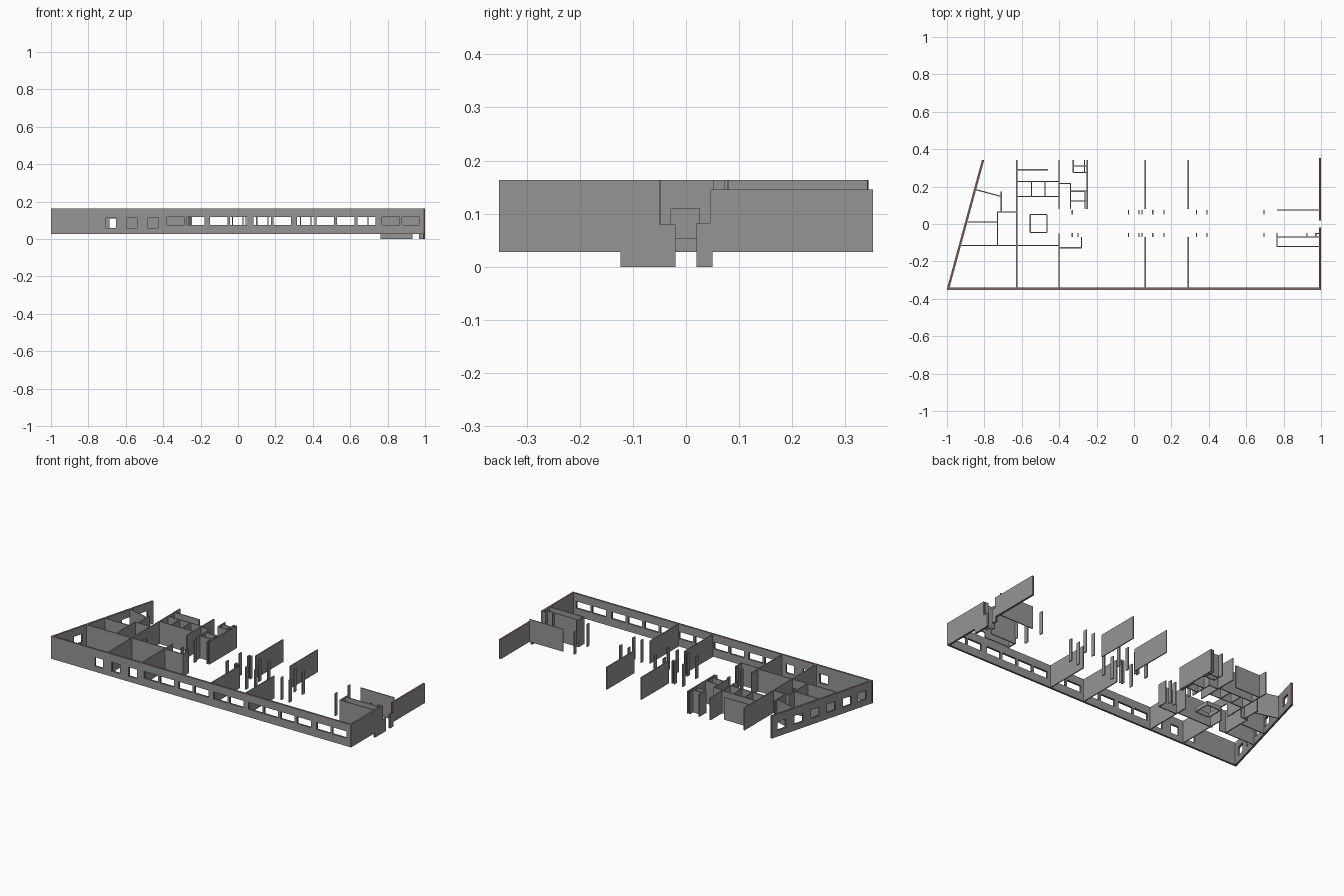
import bpy, bmesh
from mathutils import Vector

if "Cube" in bpy.data.objects:
    bpy.data.objects.remove(bpy.data.objects["Cube"])

Z0, Z1 = 0.028, 0.163          # storey bottom and top
T = 0.006                      # partition thickness


def material(name, rgb):
    m = bpy.data.materials.new(name)
    m.diffuse_color = (*rgb, 1)
    m.use_nodes = True
    m.node_tree.nodes["Principled BSDF"].inputs["Base Color"].default_value = m.diffuse_color
    return m


red = material("wall_core_red", (0.2, 0.04, 0.035))
grey = material("wall_dark_grey", (0.3, 0.3, 0.3))


def wall(name, p, q, holes=(), z0=Z0, z1=Z1, t=T, off=0.0, mat=grey):
    """Upright wall from p to q; holes are (u0, u1, z0, z1) cut from its elevation."""
    p, q = Vector((*p, 0)), Vector((*q, 0))
    L = (q - p).length
    d = (q - p) / L
    n = Vector((-d.y, d.x, 0))
    us = sorted({0, L, *[min(max(h[i], 0), L) for h in holes for i in (0, 1)]})
    zs = sorted({z0, z1, *[min(max(h[i], z0), z1) for h in holes for i in (2, 3)]})
    bm = bmesh.new()
    grid = {}

    def v(i, j):
        if (i, j) not in grid:
            grid[i, j] = bm.verts.new(p + d * us[i] + n * (off - t / 2) + Vector((0, 0, zs[j])))
        return grid[i, j]

    for i in range(len(us) - 1):
        for j in range(len(zs) - 1):
            u, z = (us[i] + us[i + 1]) / 2, (zs[j] + zs[j + 1]) / 2
            if not any(a < u < b and c < z < e for a, b, c, e in holes):
                bm.faces.new((v(i, j), v(i + 1, j), v(i + 1, j + 1), v(i, j + 1)))
    ext = bmesh.ops.extrude_face_region(bm, geom=bm.faces[:], use_keep_orig=True)
    moved = [g for g in ext["geom"] if isinstance(g, bmesh.types.BMVert)]
    bmesh.ops.translate(bm, verts=moved, vec=n * t)
    bmesh.ops.recalc_face_normals(bm, faces=bm.faces[:])
    me = bpy.data.meshes.new(name)
    bm.to_mesh(me)
    bm.free()
    me.materials.append(mat)
    ob = bpy.data.objects.new(name, me)
    bpy.context.collection.objects.link(ob)


def outer_wall(name, p, q, holes, z0=Z0):
    """Outside wall: red core between two grey skins."""
    wall(name + "_outer_skin", p, q, holes, z0, t=0.004, off=-0.004)
    wall(name + "_core", p, q, holes, z0, t=0.004, mat=red)
    wall(name + "_inner_skin", p, q, holes, z0, t=0.004, off=0.004)


# front facade: three small windows, then long ribbon windows per room
wins = [(a, a + 0.055, 0.06, 0.115) for a in (-0.707, -0.595, -0.482)]
wins += [(a, a + 0.094, 0.075, 0.117) for a in
         (-0.38, -0.273, -0.15, -0.043, 0.083, 0.19, 0.315, 0.42, 0.53, 0.64, 0.77, 0.876)]
outer_wall("front_facade", (-1, -0.346), (0.988, -0.346),
           [(a + 1, b + 1, c, e) for a, b, c, e in wins])

# slanted left facade with six windows
outer_wall("slanted_facade", (-0.807, 0.342), (-0.994, -0.346),
           [(0.713 * f - 0.03, 0.713 * f + 0.03, 0.065, 0.117)
            for f in (0.1, 0.27, 0.43, 0.59, 0.75, 0.9)])

# right end wall with stepped entrance gap
Y = 0.352
outer_wall("entrance_end_wall", (0.994, -Y), (0.994, Y), [
    (0, Y - 0.123, 0, Z0), (Y - 0.02, Y + 0.02, 0, Z1),
    (Y - 0.05, Y - 0.02, 0.08, Z1), (Y + 0.02, Y + 0.046, 0.082, Z1),
    (Y + 0.046, 2 * Y, 0.145, Z1), (Y + 0.05, 2 * Y, 0, Z0)], z0=0)

# cross partitions either side of the corridor
for x in (0.06, 0.29):
    wall("rear_room_partition", (x, 0.08), (x, 0.342))
    wall("front_room_partition", (x, -0.34), (x, -0.07))
wall("long_partition", (-0.627, -0.34), (-0.627, 0.342), [(0.312, 0.365, 0, 0.11)])
wall("stair_partition_front", (-0.4, -0.34), (-0.4, -0.05))
wall("stair_partition_rear", (-0.4, 0.08), (-0.4, 0.342))

# left room partitions with doorways in line
wall("doorway_partition_front", (-0.93, -0.115), (-0.4, -0.115), [(0.243, 0.293, 0, 0.11)])
wall("doorway_partition_rear", (-0.73, 0.065), (-0.627, 0.065), [(0.043, 0.093, 0, 0.11)])

# partitions of the left-hand rooms, straight pieces x0, y0, x1, y1
for x0, y0, x1, y1 in [
        (-0.9, 0.01, -0.73, 0.01), (-0.73, -0.115, -0.73, 0.067),
        (-0.71, 0.065, -0.71, 0.173), (-0.85, 0.185, -0.71, 0.147),
        (-0.627, 0.29, -0.46, 0.29), (-0.627, 0.228, -0.4, 0.228),
        (-0.627, 0.147, -0.4, 0.147), (-0.548, 0.147, -0.548, 0.228),
        (-0.475, 0.147, -0.475, 0.228)]:
    wall("left_room_partition", (x0, y0), (x1, y1))

# washroom cluster and cupboards
for x0, y0, x1, y1 in [
        (-0.4, 0.217, -0.34, 0.217), (-0.34, 0.08, -0.34, 0.219),
        (-0.34, 0.175, -0.25, 0.175), (-0.34, 0.122, -0.25, 0.122),
        (-0.25, 0.08, -0.25, 0.342), (-0.262, 0.08, -0.262, 0.175),
        (-0.325, 0.275, -0.325, 0.342), (-0.325, 0.31, -0.25, 0.31),
        (-0.325, 0.275, -0.25, 0.275), (-0.264, 0.275, -0.264, 0.342),
        (-0.4, -0.127, -0.28, -0.127), (-0.28, -0.129, -0.28, -0.07)]:
    wall("washroom_partition", (x0, y0), (x1, y1))

# low square parapet around the floor opening
sq = [(-0.555, -0.045), (-0.465, -0.045), (-0.465, 0.05), (-0.555, 0.05)]
for i in range(4):
    wall("opening_parapet", sq[i], sq[(i + 1) % 4], z1=0.053)

# door stubs along both sides of the corridor
for x in (-0.33, -0.03, 0.027, 0.042, 0.1, 0.16, 0.335, 0.39, 0.695):
    wall("rear_door_stub", (x, 0.052), (x, 0.075))
    wall("front_door_stub", (x, -0.07), (x, -0.048))
for x in (-0.3, 0.765, 0.925, 0.972):
    wall("front_door_stub", (x, -0.07), (x, -0.048))

# entrance vestibule, dropping to ground level
wall("vestibule_rear_wall", (0.765, 0.075), (0.99, 0.075))
for y in (-0.07, -0.12):
    wall("vestibule_front_wall", (0.762, y), (0.99, y), [(0.17, 0.3, 0, Z0)], z0=0)
wall("vestibule_end_wall", (0.765, -0.12), (0.765, -0.07), z0=0)
wall("entrance_return", (0.968, -0.05), (0.99, -0.05), z0=0)
